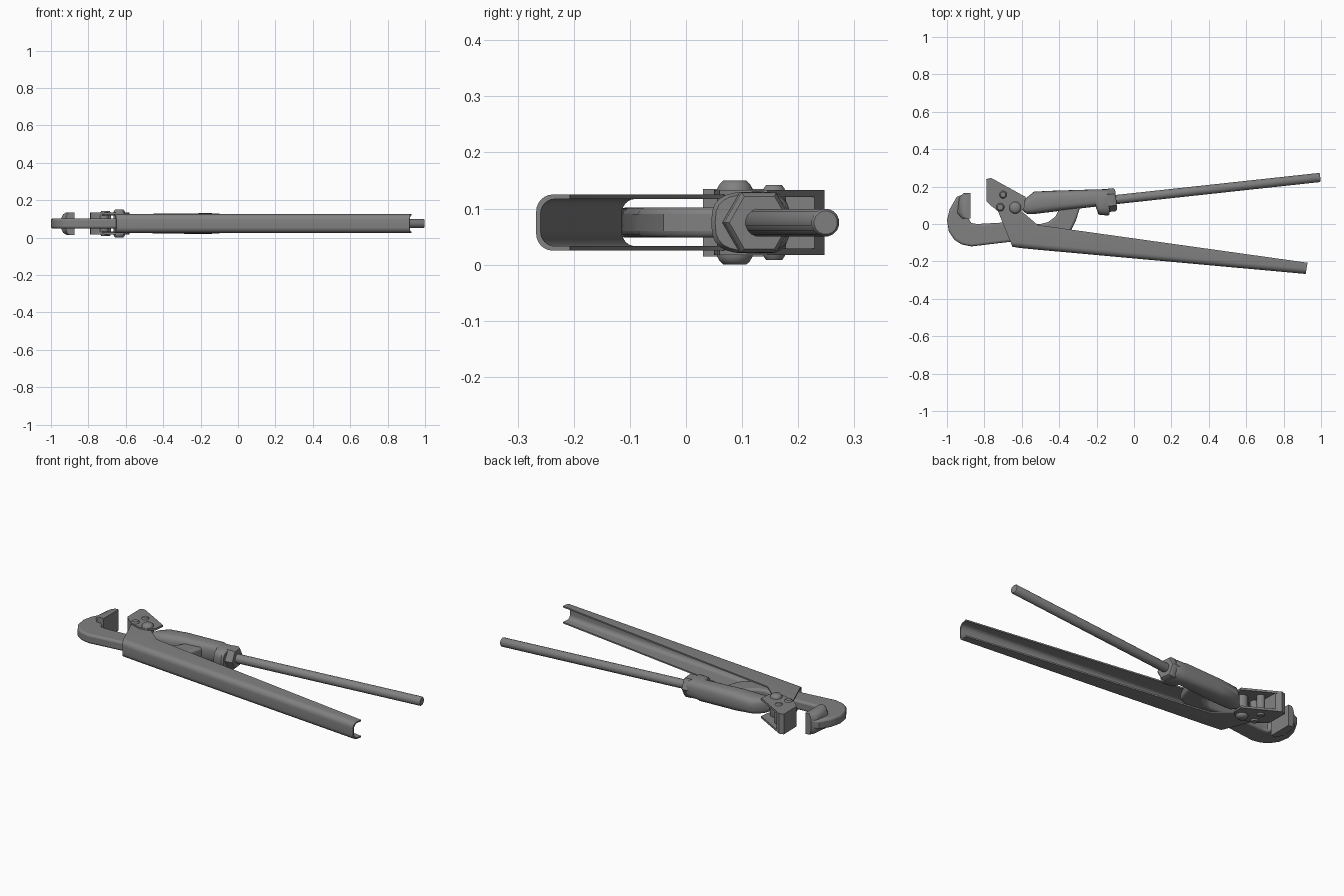
import bpy, bmesh, math
from mathutils import Vector

cube = bpy.data.objects.get("Cube")
if cube:
    bpy.data.objects.remove(cube, do_unlink=True)

MID = 0.075  # height of the symmetry plane

steel = bpy.data.materials.new("grey steel")
steel.use_nodes = True
steel.diffuse_color = (0.22, 0.22, 0.22, 1)
steel.node_tree.nodes["Principled BSDF"].inputs["Base Color"].default_value = (0.22, 0.22, 0.22, 1)


def loft(name, rings, bevel=0, smooth=35):
    """Skin a list of equal-length closed rings and cap both ends."""
    bm = bmesh.new()
    loops = [[bm.verts.new(p) for p in ring] for ring in rings]
    n = len(loops[0])
    for a, b in zip(loops, loops[1:]):
        for i in range(n):
            j = (i + 1) % n
            bm.faces.new((a[i], a[j], b[j], b[i]))
    bm.faces.new(loops[0][::-1])
    bm.faces.new(loops[-1])
    bmesh.ops.recalc_face_normals(bm, faces=bm.faces)
    mesh = bpy.data.meshes.new(name)
    bm.to_mesh(mesh)
    bm.free()
    mesh.materials.append(steel)
    ob = bpy.data.objects.new(name, mesh)
    bpy.context.collection.objects.link(ob)
    if bevel:
        mod = ob.modifiers.new("edge rounding", 'BEVEL')
        mod.width = bevel
        mod.segments = 3
        mod.limit_method = 'ANGLE'
        mod.angle_limit = math.radians(50)
    bpy.ops.object.select_all(action='DESELECT')
    ob.select_set(True)
    bpy.context.view_layer.objects.active = ob
    bpy.ops.object.shade_smooth_by_angle(angle=math.radians(smooth))
    return ob


def prism(name, outline, z0, z1, bevel=0):
    return loft(name, [[(x, y, z) for x, y in outline] for z in (z0, z1)], bevel)


def circle(center, axis, r, sides):
    """Ring of points around an axis lying in the xy plane, or z."""
    axis = Vector(axis).normalized()
    u = Vector((0, 0, 1)) if abs(axis.z) < 0.5 else Vector((1, 0, 0))
    v = axis.cross(u)
    turn = [2 * math.pi * (i + 0.5) / sides for i in range(sides)]
    return [Vector(center) + r * (math.sin(a) * v + math.cos(a) * u) for a in turn]


# Hook jaw: curved hook, straight bar and upswept tail joining the sleeve
hook = [(-.875, .16), (-.91, .16), (-.948, .145), (-.985, .08), (-1, .02),
        (-.99, -.04), (-.96, -.085), (-.92, -.11), (-.87, -.12), (-.66, -.095),
        (-.45, -.085), (-.34, -.04), (-.31, .02), (-.285, .1), (-.395, .09),
        (-.42, .04), (-.46, .01), (-.5, 0), (-.66, .01), (-.84, 0),
        (-.87, .005), (-.885, .03)]
prism("hook_jaw", hook, MID - .027, MID + .027, .012)

# Wide gripping pad on the hook, tapering towards the outside
pad = [(-.875, .03), (-.875, .165), (-.91, .165), (-.935, .14), (-.945, .06), (-.92, .03)]
rings = []
for dz, shrink in ((-.06, .6), (-.05, .85), (-.03, 1), (.03, 1), (.05, .85), (.06, .6)):
    rings.append([(-.875 + (x + .875) * shrink, y, MID + dz) for x, y in pad])
loft("hook_pad", rings)


# Lever handle: a tapering U channel, open towards the back
def channel_section(bottom, top):
    bottom, top = Vector(bottom), Vector(top)
    depth = (top - bottom).length

    def wall(half, lift):
        r = .03 - lift / 2
        pts = [(depth, -half)]
        for i in range(7):
            a = math.pi / 2 * i / 6
            pts.append((lift + r * (1 - math.sin(a)), -half + r * (1 - math.cos(a))))
        return pts + [(d, -z) for d, z in reversed(pts)]

    way = (top - bottom) / depth
    loop = wall(.05, 0) + wall(.042, .008)[::-1]
    return [(*(bottom + way * d), MID + z) for d, z in loop]


loft("lever_handle", [channel_section(b, t) for b, t in (
    ((-.65, -.122), (-.73, .075)),
    ((-.61, -.128), (-.60, .068)),
    ((-.52, -.137), (-.515, -.005)),
    ((.918, -.267), (.928, -.207)))])

# Moving jaw: two cheek plates joined by a gripping block
cheek = [(-.79, .24), (-.765, .247), (-.58, .145), (-.585, .09), (-.61, .06),
         (-.66, .05), (-.73, .07), (-.788, .12)]
for side, label in ((1, "upper"), (-1, "lower")):
    prism(label + "_cheek_plate", cheek, MID + side * .046, MID + side * .058)
block = [(-.79, .24), (-.765, .247), (-.735, .229), (-.73, .08), (-.75, .085), (-.788, .12)]
prism("gripping_block", block, MID - .057, MID + .057)

# Rivets with chamfered heads, passing through both cheeks
for name, x, y, r, h in (("main_pivot", -.635, .087, .032, .075),
                         ("rear_rivet", -.70, .157, .022, .067),
                         ("front_rivet", -.715, .09, .024, .067)):
    loft(name, [circle((x, y, MID + z), (0, 0, 1), rad, 16) for z, rad in (
        (-h, r * .65), (-h + .006, r * .85), (-h + .014, r),
        (h - .014, r), (h - .006, r * .85), (h, r * .65))], smooth=50)


# Sleeve: rounded body with a lobe at its outer end
def sleeve_section(x, y0, y1, half):
    ring = []
    for i in range(24):
        a = 2 * math.pi * i / 24
        c, s = math.cos(a), math.sin(a)
        ring.append((x, (y0 + y1) / 2 + (y1 - y0) / 2 * math.copysign(abs(c) ** .7, c),
                     MID + half * math.copysign(abs(s) ** .7, s)))
    return ring


loft("sleeve", [sleeve_section(*s) for s in (
    (-.605, .08, .105, .03), (-.575, .055, .14, .042), (-.535, .053, .173, .046),
    (-.43, .066, .178, .054), (-.205, .093, .185, .055), (-.19, .05, .185, .055),
    (-.14, .045, .187, .055), (-.13, .052, .182, .05))])

# Hexagonal collar and the long round rod handle
start, end = Vector((-.14, .126, MID)), Vector((.996, .249, MID))
axis = (end - start).normalized()
loft("hex_collar", [circle(start + axis * d, axis, r, 6) for d, r in (
    (0, .062), (.035, .062), (.045, .054))])
loft("rod_handle", [circle(p, axis, r, 16) for p, r in (
    (start, .025), (end - axis * .005, .025), (end, .021))], smooth=40)
